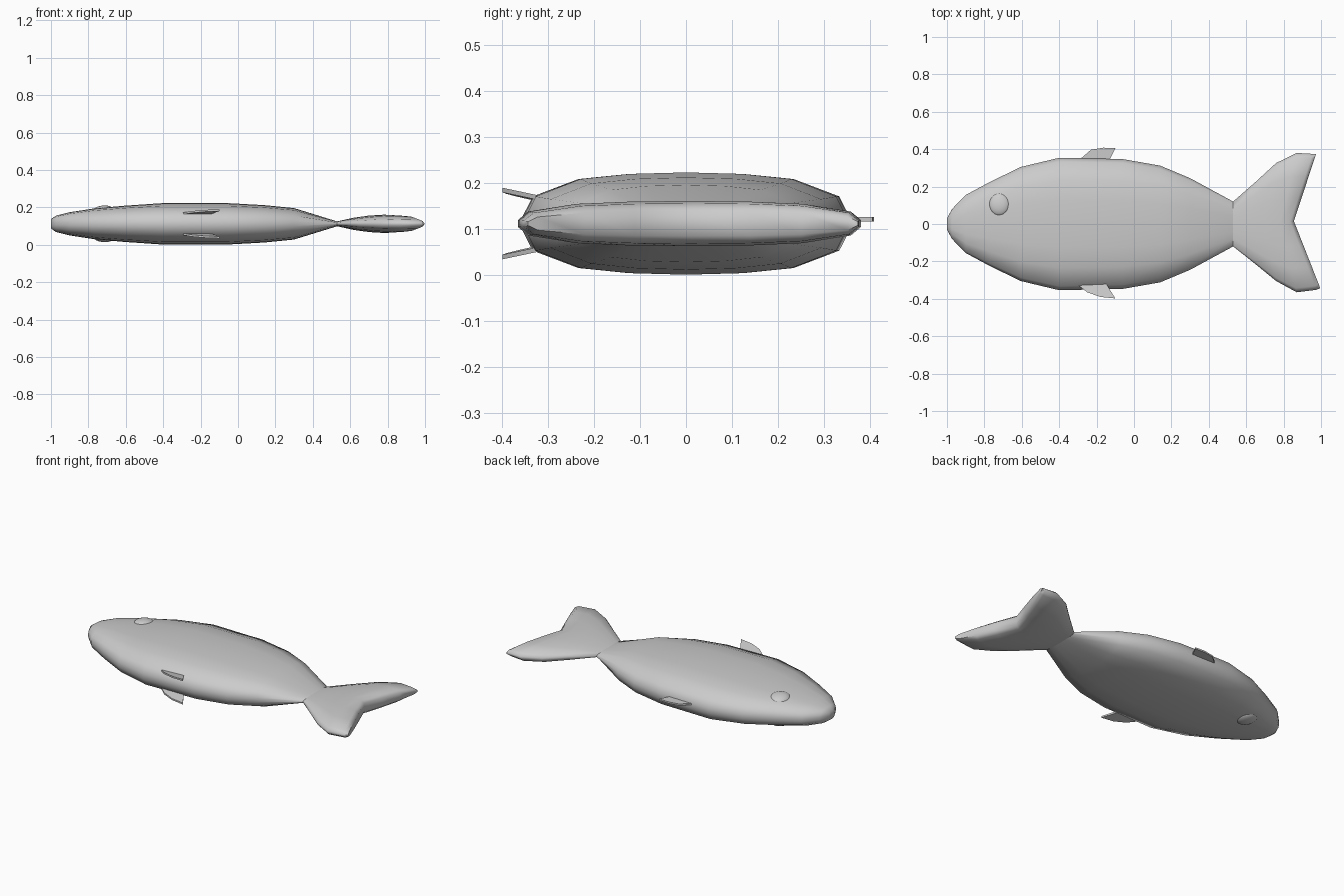
import bpy, bmesh, math
from mathutils import Vector

cube = bpy.data.objects.get("Cube")
if cube:
    bpy.data.objects.remove(cube)

grey = bpy.data.materials.new("light_grey")
grey.use_nodes = True
COLOUR = (0.6, 0.6, 0.6, 1)
grey.diffuse_color = COLOUR
grey.node_tree.nodes["Principled BSDF"].inputs["Base Color"].default_value = COLOUR

MID = 0.112  # height of the fish's mid plane

# Quarter of the rounded cross-section, from belly centre to edge
QUARTER = [(0, 1), (0.35, 0.97), (0.66, 0.87), (0.94, 0.53), (1, 0.15)]
upper = [(-s, t) for s, t in QUARTER[:0:-1]] + QUARTER
SECTION = upper + [(s, -t) for s, t in reversed(upper)]


def finish(name, bm, angle):
    bmesh.ops.recalc_face_normals(bm, faces=bm.faces)
    mesh = bpy.data.meshes.new(name)
    bm.to_mesh(mesh)
    bm.free()
    mesh.materials.append(grey)
    obj = bpy.data.objects.new(name, mesh)
    bpy.context.collection.objects.link(obj)
    bpy.ops.object.select_all(action="DESELECT")
    obj.select_set(True)
    bpy.context.view_layer.objects.active = obj
    bpy.ops.object.shade_smooth_by_angle(angle=math.radians(angle))
    return obj


def loft(name, rings):
    """Skin rings of points and cap both ends."""
    bm = bmesh.new()
    loops = [[bm.verts.new(p) for p in ring] for ring in rings]
    n = len(SECTION)
    for a, b in zip(loops, loops[1:]):
        for i in range(n):
            j = (i + 1) % n
            bm.faces.new((a[i], a[j], b[j], b[i]))
    half = n // 2
    for ring in (loops[0], loops[-1]):  # caps as strips, so a bent ring works
        for i in range(half - 1):
            bm.faces.new((ring[i], ring[i + 1], ring[n - 2 - i], ring[n - 1 - i]))
    return finish(name, bm, 60)


# Body: x, half width, half thickness
body = [(-1, 0.03, 0.025), (-0.973, 0.08, 0.044), (-0.9, 0.155, 0.062),
        (-0.77, 0.225, 0.082), (-0.605, 0.305, 0.097), (-0.4, 0.354, 0.111),
        (-0.06, 0.347, 0.111), (0.14, 0.312, 0.1), (0.3, 0.245, 0.084),
        (0.53, 0.12, 0.013)]
loft("body", [[(x, w * s, MID + h * t) for s, t in SECTION] for x, w, h in body])

# Tail fin: centre x, lower edge point, upper edge point, half thickness
tail = [(0.53, (0.53, -0.12), (0.53, 0.12), 0.013),
        (0.62, (0.65, -0.215), (0.65, 0.225), 0.033),
        (0.70, (0.76, -0.305), (0.76, 0.326), 0.044),
        (0.78, (0.87, -0.365), (0.87, 0.38), 0.049),
        (0.835, (0.975, -0.352), (0.955, 0.375), 0.044),
        (0.855, (0.996, -0.343), (0.973, 0.373), 0.027)]
rings = []
for xc, low, high, h in tail:
    centre = Vector((xc, (low[1] + high[1]) / 2))
    ring = []
    for s, t in SECTION:
        p = centre.lerp(Vector(high if s > 0 else low), abs(s))
        ring.append((p.x, p.y, MID + h * t))
    rings.append(ring)
loft("tail_fin", rings)


def fin(name, outline, height):
    """Thin plate from an outline; height(x, y) places its mid surface."""
    bm = bmesh.new()
    sheets = [[bm.verts.new((x, y, height(x, y) + d)) for x, y in outline]
              for d in (-0.005, 0.005)]
    for sheet in sheets:
        bm.faces.new(sheet)
    n = len(outline)
    for i in range(n):
        j = (i + 1) % n
        bm.faces.new((sheets[0][i], sheets[0][j], sheets[1][j], sheets[1][i]))
    finish(name, bm, 30)


fin("dorsal_fin", [(-0.31, 0.32), (-0.29, 0.345), (-0.23, 0.397), (-0.165, 0.408),
                   (-0.1, 0.405), (-0.13, 0.345), (-0.14, 0.32)],
    lambda x, y: 0.121)

# The paired belly fins and eyes sit on both flanks
for side, sign in (("left", 1), ("right", -1)):
    fin(side + "_belly_fin",
        [(-0.31, -0.305), (-0.295, -0.33), (-0.25, -0.365), (-0.18, -0.39),
         (-0.10, -0.398), (-0.145, -0.325), (-0.15, -0.305)],
        lambda x, y: MID + sign * (0.057 - 0.2 * (y + 0.33) + 0.02 * (x + 0.2)))

    bm = bmesh.new()
    bmesh.ops.create_uvsphere(bm, u_segments=24, v_segments=12, radius=1)
    eye = finish(side + "_eye", bm, 60)
    eye.scale = (0.056, 0.061, 0.025)
    eye.rotation_euler = (-0.1 * sign, -0.08 * sign, 0)
    eye.location = (-0.72, 0.105, MID + 0.072 * sign)
